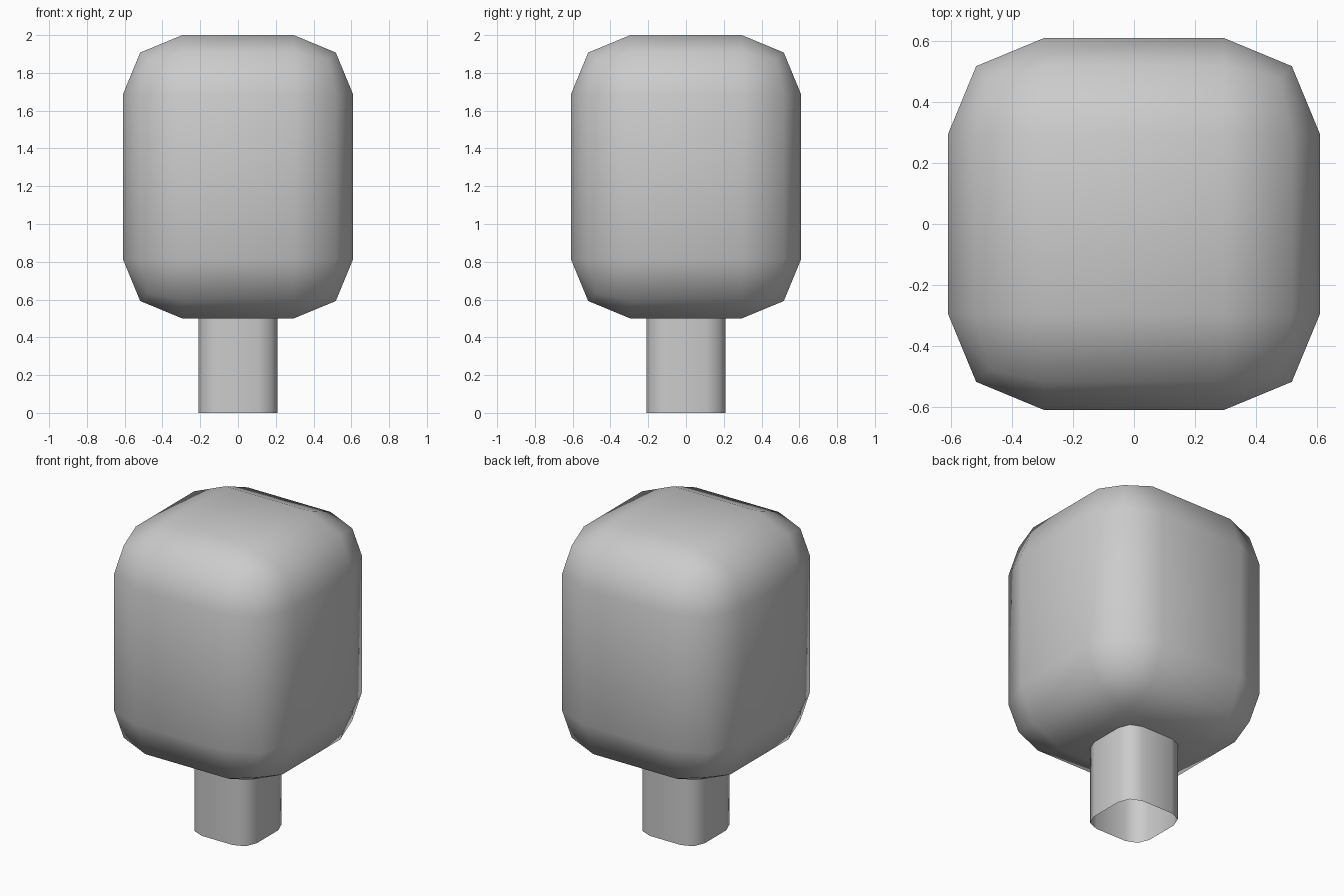
import bpy, bmesh
from mathutils import Matrix

if "Cube" in bpy.data.objects:
    bpy.data.objects.remove(bpy.data.objects["Cube"])


def rounded_box(name, half, z0, z1, bevel, upright=False):
    """Square box with two-step bevels; upright = open tube with only its vertical edges bevelled."""
    bm = bmesh.new()
    bmesh.ops.create_cube(bm, size=1, matrix=Matrix.Translation((0, 0, (z0 + z1) / 2))
                          @ Matrix.Diagonal((2 * half, 2 * half, z1 - z0, 1)))
    edges = bm.edges[:]
    if upright:
        caps = [f for f in bm.faces if abs(f.normal.z) > 0.5]
        bmesh.ops.delete(bm, geom=caps, context='FACES_ONLY')
        edges = [e for e in bm.edges if abs(e.verts[0].co.z - e.verts[1].co.z) > 0.01]
    bmesh.ops.bevel(bm, geom=edges, offset=bevel, offset_type='OFFSET',
                    segments=2, profile=0.5, affect='EDGES')
    for f in bm.faces:
        f.smooth = True
    mesh = bpy.data.meshes.new(name)
    bm.to_mesh(mesh)
    bm.free()
    obj = bpy.data.objects.new(name, mesh)
    bpy.context.collection.objects.link(obj)
    return obj


# Leafy crown
rounded_box("crown", 0.61, 0.5, 2.0, 0.315)
# Hollow trunk, open at the bottom
rounded_box("trunk", 0.21, 0.0, 0.5, 0.1, upright=True)
